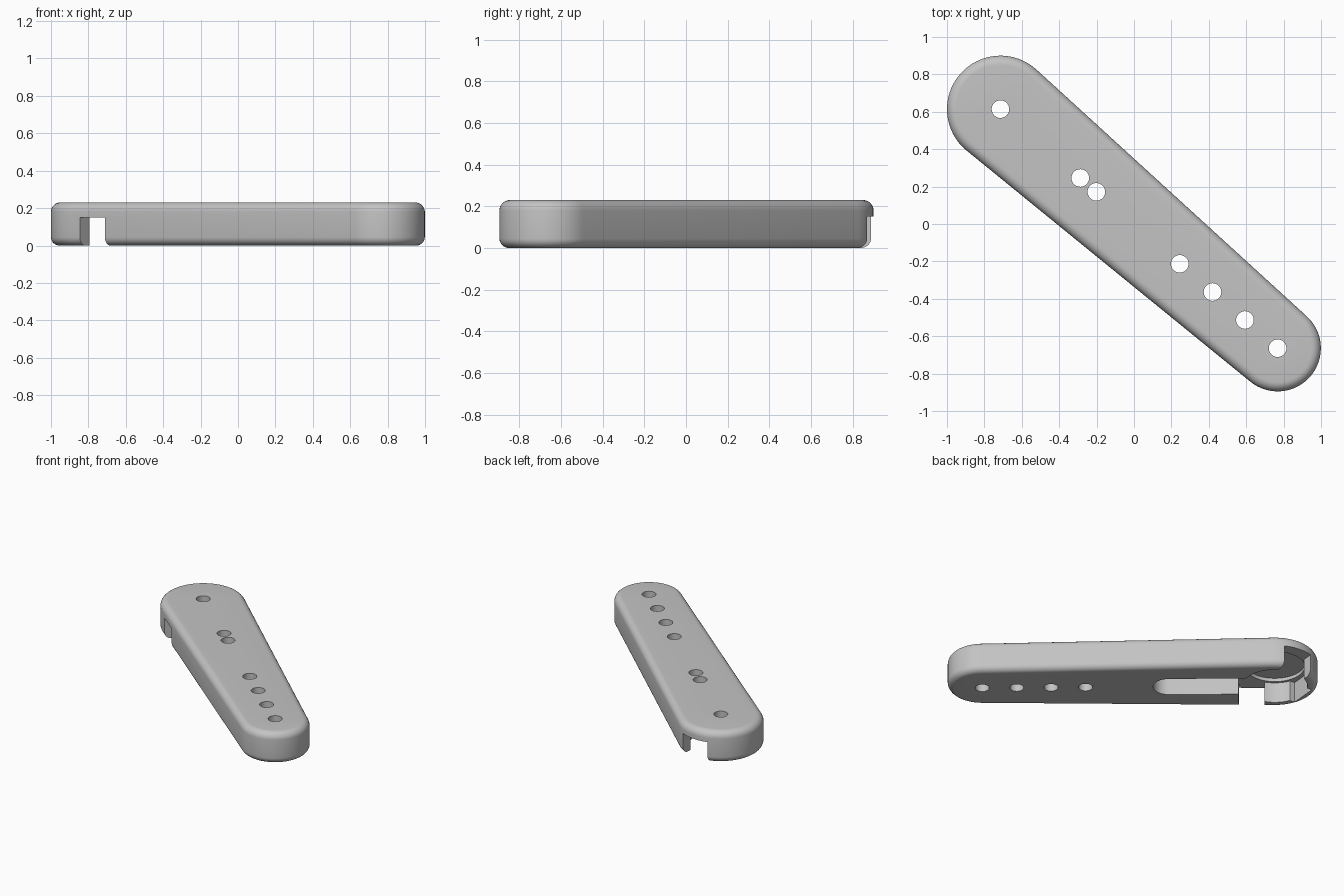
import bpy, bmesh, math
from mathutils import Vector

cube = bpy.data.objects.get("Cube")
if cube:
    bpy.data.objects.remove(cube, do_unlink=True)

BIG, SMALL = Vector((-0.714, 0.614)), Vector((0.768, -0.664))
R_BIG, R_SMALL = 0.286, 0.231
HEIGHT, POCKET = 0.23, 0.15
AXIS = SMALL - BIG
PHI = math.atan2(AXIS.y, AXIS.x)

grey = bpy.data.materials.new("light_grey")
grey.use_nodes = True
grey.diffuse_color = (0.55, 0.55, 0.55, 1)
grey.node_tree.nodes["Principled BSDF"].inputs["Base Color"].default_value = (0.55, 0.55, 0.55, 1)


def arc(centre, radius, start, end, steps):
    return [centre + radius * Vector((math.cos(a), math.sin(a)))
            for a in (start + (end - start) * i / steps for i in range(steps + 1))]


def capsule(a, ra, b, rb, steps=32):
    """Outline wrapped around two circles."""
    d = b - a
    phi = math.atan2(d.y, d.x)
    t = math.acos((ra - rb) / d.length)
    return arc(b, rb, phi - t, phi + t, steps) + arc(a, ra, phi + t, phi + 2 * math.pi - t, steps)


def loft(name, rings):
    """Solid from a stack of (outline, z) rings."""
    bm = bmesh.new()
    loops = [[bm.verts.new((p.x, p.y, z)) for p in pts] for pts, z in rings]
    n = len(loops[0])
    for low, high in zip(loops, loops[1:]):
        for i in range(n):
            j = (i + 1) % n
            bm.faces.new((low[i], low[j], high[j], high[i]))
    bm.faces.new(loops[0][::-1])
    bm.faces.new(loops[-1])
    bmesh.ops.recalc_face_normals(bm, faces=bm.faces)
    mesh = bpy.data.meshes.new(name)
    bm.to_mesh(mesh)
    bm.free()
    mesh.materials.append(grey)
    obj = bpy.data.objects.new(name, mesh)
    bpy.context.collection.objects.link(obj)
    return obj


def prism(name, outline, top, bottom=-0.05):
    return loft(name, [(outline, bottom), (outline, top)])


def circle(centre, radius, steps=40):
    return arc(centre, radius, 0, 2 * math.pi, steps)[:-1]


def beam(origin, angle, x0, x1, y0, y1):
    """Rectangle in a frame turned by angle around origin."""
    u = Vector((math.cos(angle), math.sin(angle)))
    v = Vector((-u.y, u.x))
    return [origin + u * x + v * y for x, y in ((x0, y0), (x1, y0), (x1, y1), (x0, y1))]


# Lever body with rounded rims
rings = []
STEPS = 7
for base, radius, sign in ((0, 0.045, -1), (HEIGHT, 0.05, 1)):
    quarter = []
    for i in range(STEPS + 1):
        a = math.pi / 2 * i / STEPS
        inset = radius * (1 - math.cos(a))
        z = base - sign * radius * (1 - math.sin(a))
        quarter.append((capsule(BIG, R_BIG - inset, SMALL, R_SMALL - inset), z))
    rings += quarter[::-1] if sign < 0 else quarter
body = loft("lever_body", rings)

# Underside pockets: hub, long slot and side openings
TILT = math.radians(85)
unit = AXIS.normalized()
cutters = [
    prism("hub_pocket", circle(BIG, 0.218, 64), POCKET),
    prism("hub_recess", circle(BIG, 0.2, 64), POCKET + 0.025),
    prism("long_slot", capsule(BIG, 0.106, BIG + unit * 0.71, 0.104, 16), POCKET),
    prism("back_opening", beam(BIG, TILT, 0, 0.4, -0.106, 0.106), POCKET),
    prism("end_relief", beam(BIG, TILT + math.pi / 2, 0, 0.232, -0.1, 0.1), POCKET),
    prism("front_opening", beam(BIG, PHI, 0.071, 0.244, -0.4, -0.05), POCKET),
]

# Through holes
hole_spots = [0, 0.288, 0.346, 0.647, 0.765, 0.882, 1]
for t in hole_spots:
    cutters.append(prism("hole", circle(BIG + AXIS * t, 0.047), HEIGHT + 0.1))

bpy.context.view_layer.objects.active = body
body.select_set(True)
for cutter in cutters:
    cutter.hide_render = True
    mod = body.modifiers.new(cutter.name, "BOOLEAN")
    mod.operation = "DIFFERENCE"
    mod.solver = "EXACT"
    mod.object = cutter
    bpy.ops.object.modifier_apply(modifier=mod.name)
    bpy.data.objects.remove(cutter, do_unlink=True)

bpy.ops.object.shade_smooth_by_angle(angle=math.radians(30))
